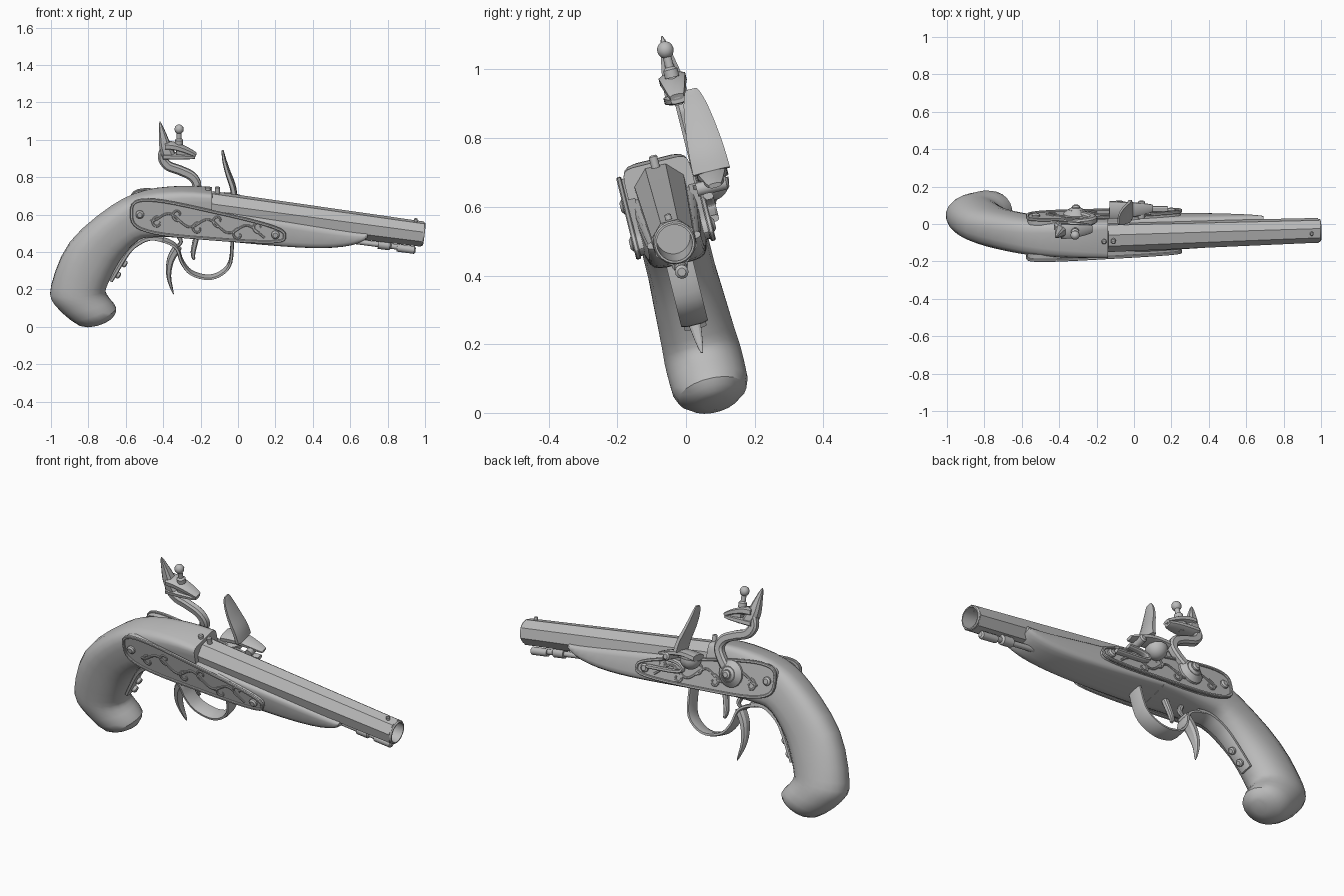
import bpy, bmesh, math
from mathutils import Vector, Matrix

cube = bpy.data.objects.get("Cube")
if cube:
    bpy.data.objects.remove(cube)

grey = bpy.data.materials.new("plain_grey")
grey.use_nodes = True
tone = (0.5, 0.5, 0.5, 1)
grey.diffuse_color = tone
grey.node_tree.nodes["Principled BSDF"].inputs["Base Color"].default_value = tone

# The whole pistol leans about its long axis
LEAN = math.radians(14)
TILT = Matrix(((1, 0, 0, 0),
               (0, math.cos(LEAN), -math.tan(LEAN), 0.09),
               (0, math.sin(LEAN), 1, 0),
               (0, 0, 0, 1)))
ACROSS = Vector((0, 1, 0))
UP = Vector((0, 0, 1))


def skin(name, rings, loop=False):
    """Bridge equal rings of points into a closed mesh."""
    bm = bmesh.new()
    rows = [[bm.verts.new(point) for point in ring] for ring in rings]
    count = len(rows[0])
    pairs = list(zip(rows, rows[1:]))
    if loop:
        pairs.append((rows[-1], rows[0]))
    else:
        bm.faces.new(rows[0])
        bm.faces.new(rows[-1])
    for near, far in pairs:
        for i in range(count):
            j = (i + 1) % count
            bm.faces.new((near[i], near[j], far[j], far[i]))
    bmesh.ops.transform(bm, matrix=TILT, verts=bm.verts)
    bmesh.ops.recalc_face_normals(bm, faces=bm.faces)
    mesh = bpy.data.meshes.new(name)
    bm.to_mesh(mesh)
    bm.free()
    mesh.materials.append(grey)
    obj = bpy.data.objects.new(name, mesh)
    bpy.context.collection.objects.link(obj)
    bpy.ops.object.select_all(action='DESELECT')
    obj.select_set(True)
    bpy.context.view_layer.objects.active = obj
    bpy.ops.object.shade_smooth_by_angle(angle=math.radians(32))


def smooth(points, steps):
    """Catmull-Rom curve through points of any dimension."""
    pts = [Vector(point) for point in points]
    last = len(pts) - 1
    out = []
    for i in range(last):
        a, b, c, d = (pts[max(0, min(last, i + k))] for k in (-1, 0, 1, 2))
        for s in range(steps):
            t = s / steps
            out.append(b + (c - a) * t / 2 + (a * 2 - b * 5 + c * 4 - d) * t * t / 2
                       + (b * 3 - a - c * 3 + d) * t ** 3 / 2)
    return out + [pts[last]]


def oval(center, u, v, power=2, sides=8):
    """Superellipse ring spanned by the half axes u and v."""
    ring = []
    for k in range(sides):
        angle = math.tau * (k + 0.5) / sides
        c, s = (math.copysign(abs(w) ** (2 / power), w) for w in (math.cos(angle), math.sin(angle)))
        ring.append(center + u * c + v * s)
    return ring


def sweep(name, path, thick, wide, y=0, tip=1, steps=4, loop=False):
    """Strap along an (x, z) path, tapering towards its tip."""
    path = smooth(path, steps)
    if loop:
        path.pop()
    last = len(path) - 1
    rings = []
    for i, point in enumerate(path):
        before = path[i - 1] if i or loop else point
        after = path[(i + 1) % len(path)] if i < last or loop else point
        flow = (after - before).normalized()
        size = 1 + (tip - 1) * (i / last) ** 2
        rings.append(oval(Vector((point.x, y, point.y)), Vector((-flow.y, 0, flow.x)) * thick * size,
                          ACROSS * wide * size, power=3))
    skin(name, rings, loop)


def lathe(name, base, axis, profile, sides=12):
    """Turn (distance, radius) pairs around an axis."""
    axis = Vector(axis).normalized()
    side = UP if abs(axis.y) > abs(axis.z) + abs(axis.x) else ACROSS
    v = axis.cross(side).normalized()
    u = v.cross(axis)
    skin(name, [oval(Vector(base) + axis * along, u * radius, v * radius, sides=sides)
                for along, radius in profile])


def stud(name, base, axis, length, radius, sides=12):
    """Round pin with a chamfered head."""
    lathe(name, base, axis, [(0, radius), (length - radius / 3, radius), (length, radius * 0.6)], sides)


def bulb(name, base, axis, radius, start=0.1):
    """Ball, or a bowl when started or ended part way."""
    angles = [start + (math.pi - 0.1 - start) * k / 8 for k in range(9)]
    lathe(name, base, axis, [(-radius * math.cos(a), radius * math.sin(a)) for a in angles])


# Grip: ribs from the pommel up to the breech, as back point and belly point
ribs = smooth([(-.75, .01, -.67, .05), (-.85, .01, -.65, .1), (-.98, .12, -.7, .17),
               (-1, .22, -.7, .22), (-.9, .45, -.63, .36), (-.68, .64, -.53, .47),
               (-.5, .72, -.44, .49), (-.3, .74, -.28, .49), (-.14, .73, -.14, .48)], steps=3)
rings = []
for i, rib in enumerate(ribs):
    t = i / (len(ribs) - 1)
    back, belly = Vector((rib[0], 0, rib[1])), Vector((rib[2], 0, rib[3]))
    half = .1 * min(1, .35 + 4.5 * t) + .015 * math.sin(math.pi * min(1, 2 * t))
    rings.append(oval((back + belly) / 2, (back - belly) / 2, ACROSS * half, 2 + 7 * t ** 4, sides=20))
skin("grip", rings)

# Fore-end: tapers under the barrel and rounds off at the nose
rings = []
for i in range(15):
    t = math.sin(i / 14 * math.pi / 2) * .99
    x = -.15 + .85 * t
    half = (.08 - .02 * t) * math.sqrt(1 - t ** 5)
    rings.append(oval(Vector((x, 0, .62 - .15 * x - half)), UP * half,
                      ACROSS * (.1 - .02 * t), 8 - 5 * t, sides=20))
skin("fore_end", rings)

# Eight-sided barrel, round muzzle ring and sights
BORE = Vector((1.14, 0, -.15)).normalized()
BREECH = Vector((-.145, 0, .645))
lathe("barrel", BREECH, BORE, [(0, .08), (1.1, .067), (1.14, .067), (1.14, .058), (.9, .058)], sides=8)
lathe("muzzle_ring", BREECH + BORE, BORE,
      [(0, .06), (.145, .062), (.151, .058), (.151, .052), (-.08, .05)], sides=24)
stud("front_sight", (.95, 0, .55), UP, length=.03, radius=.01)
for x in (-.16, -.11):
    stud("rear_sight", (x, 0, .71), UP, length=.04, radius=.013)

# Ramrod, its swollen tip and its pipe
stud("ramrod", (.55, 0, .467), BORE, length=.38, radius=.014)
stud("ramrod_tip", (.85, 0, .423), BORE, length=.1, radius=.02)
stud("ramrod_pipe", (.75, 0, .443), BORE, length=.07, radius=.025)
sweep("pipe_lug", [(.78, .48), (.78, .44)], thick=.025, wide=.012, steps=1)


# Side plates with rim, screws and scrollwork on both flanks
def plate_line(x):
    return .55 - .15 * x


outline = []
for flat in oval(Vector((0, 0)), Vector((1, 0)), Vector((0, 1)), power=3.5, sides=40):
    x = -.16 + .41 * flat.x
    outline.append((x, plate_line(x) + (.075 - .03 * flat.x) * flat.y))

for side, label in ((-1, "right"), (1, "left")):
    face = side * .112
    skin(label + "_side_plate", [[(x, y, z) for x, z in outline] for y in (side * .08, face)])
    sweep(label + "_plate_rim", outline + outline[:1], thick=.008, wide=.008, y=face, steps=1, loop=True)
    vine = [(x, plate_line(x) + .028 * math.sin(x * 30)) for x in (-.47 + .034 * k for k in range(19))]
    sweep(label + "_vine", vine, thick=.006, wide=.006, y=face, steps=3)
    for k in range(6):
        x = -.43 + k * .108
        turn = (-1) ** k
        scroll = []
        for step in range(10):
            radius = .034 * (1 - step / 12)
            angle = turn * (1.5 + step * .6)
            scroll.append((x + radius * math.cos(angle),
                           plate_line(x) - turn * .03 + radius * math.sin(angle)))
        sweep(label + "_scroll", scroll, thick=.0065, wide=.006, y=face, tip=.6, steps=2)
    for x in (-.525, .2):
        stud(label + "_plate_screw", (x, side * .1, plate_line(x)), (0, side, 0), length=.028, radius=.022)

# Trigger guard with rear spur, strap along the grip, trigger
sweep("trigger_guard", [(-.03, .48), (-.04, .35), (-.085, .29), (-.16, .265), (-.25, .29),
                        (-.3, .35), (-.325, .42), (-.37, .455), (-.44, .475)], thick=.01, wide=.042)
sweep("guard_spur", [(-.32, .43), (-.36, .36), (-.37, .27), (-.345, .175)],
      thick=.022, wide=.034, tip=.1)
sweep("grip_strap", [(-.4, .475), (-.47, .48), (-.53, .455), (-.59, .4), (-.68, .25)],
      thick=.015, wide=.043, tip=.8)
for x, z in ((-.62, .345), (-.655, .285)):
    stud("strap_screw", (x, 0, z), (.8, 0, -.5), length=.028, radius=.018)
sweep("trigger", [(-.22, .49), (-.24, .4), (-.235, .36)], thick=.016, wide=.016, tip=.4)
sweep("trigger_catch", [(-.32, .49), (-.305, .455), (-.325, .43)], thick=.012, wide=.014, tip=.5)

# Cock: pivot disc, curved neck and beaked head holding the flint
PIVOT = (-.31, .1, .615)
stud("cock_disc", PIVOT, ACROSS, length=.046, radius=.068, sides=20)
stud("cock_boss", PIVOT, ACROSS, length=.056, radius=.042, sides=16)
stud("cock_screw", PIVOT, ACROSS, length=.07, radius=.022)
sweep("cock_neck", [(-.3, .62), (-.25, .67), (-.22, .725), (-.245, .775), (-.31, .808),
                    (-.375, .833), (-.405, .88), (-.385, .93)], thick=.025, wide=.022, y=.12)
sweep("cock_crest", [(-.37, .89), (-.39, .94), (-.403, 1), (-.418, 1.07)],
      thick=.036, wide=.036, y=.11, tip=.06)
sweep("lower_jaw", [(-.4, .89), (-.3, .887), (-.23, .883)], thick=.017, wide=.042, y=.11, tip=.5)
sweep("upper_jaw", [(-.39, .945), (-.34, .94), (-.28, .92), (-.225, .893)],
      thick=.02, wide=.042, y=.11, tip=.5)
sweep("flint", [(-.33, .912), (-.225, .895)], thick=.016, wide=.028, y=.11, tip=.4, steps=2)
SCREW = Vector((-.315, .11, .87))
stud("jaw_screw", SCREW, UP, length=.15, radius=.013)
stud("jaw_screw_collar", SCREW + UP * .08, UP, length=.03, radius=.022)
bulb("jaw_screw_knob", SCREW + UP * .16, UP, radius=.025)

# Frizzen, pan and spring on the left flank
FLANK = .155
sweep("frizzen", [(-.02, .665), (-.03, .72), (-.055, .79), (-.075, .86), (-.082, .905)],
      thick=.017, wide=.058, y=FLANK, tip=.3)
sweep("pan_cover", [(-.13, .655), (-.05, .66), (.03, .645), (.1, .625)],
      thick=.018, wide=.048, y=FLANK, tip=.4)
bulb("pan", (-.08, .145, .64), -UP, radius=.056, start=math.pi / 2)
stud("frizzen_pivot", (.04, .1, .625), ACROSS, length=.095, radius=.02)
sweep("frizzen_spring", [(.18, .535), (.01, .55), (-.03, .57), (0, .595), (.09, .6)],
      thick=.01, wide=.016, y=.128)
